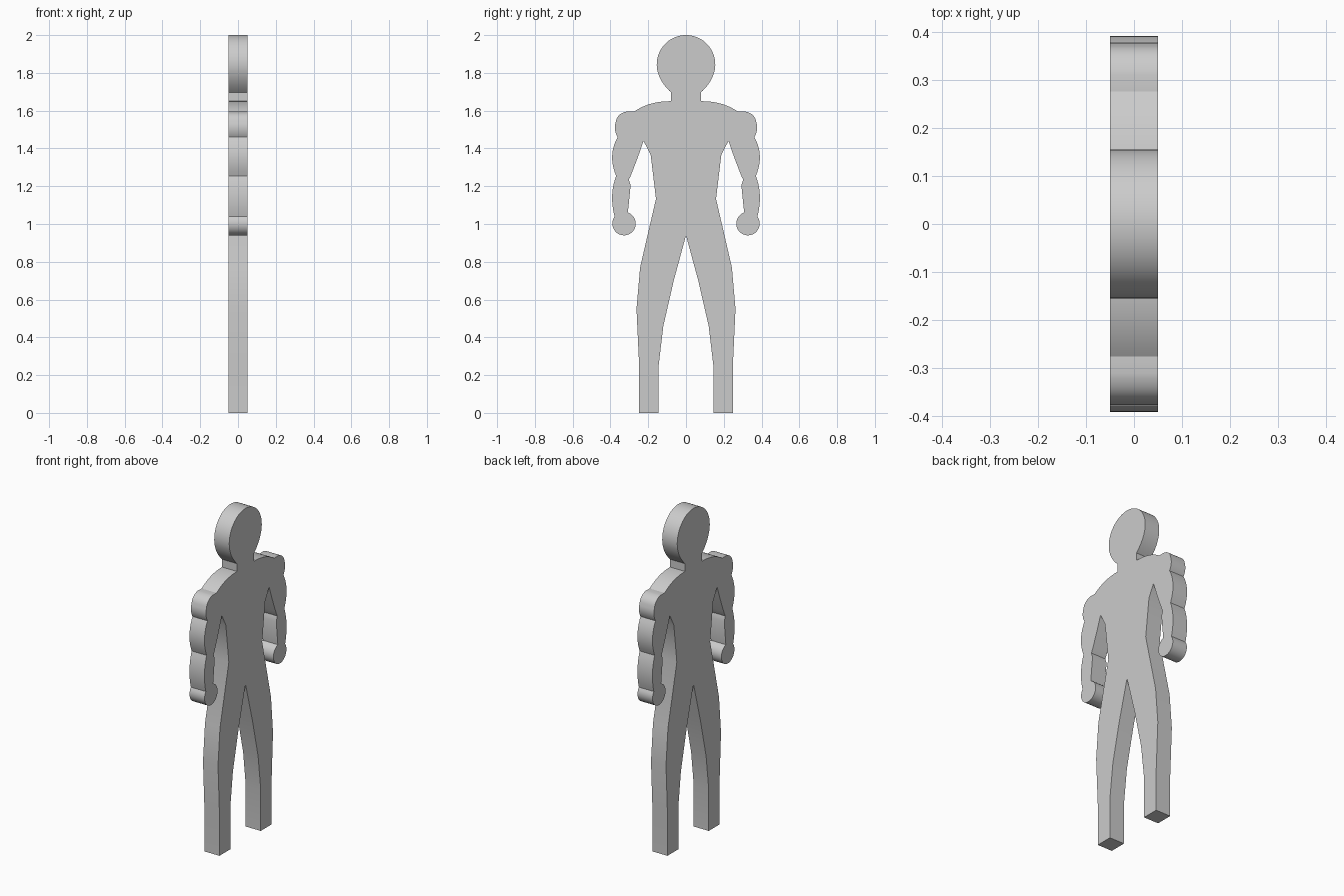
import bpy
import bmesh
import math
from mathutils import Vector

cube = bpy.data.objects.get("Cube")
if cube:
    bpy.data.objects.remove(cube, do_unlink=True)

HALF_THICKNESS = 0.05

grey = bpy.data.materials.new("plain grey")
grey.use_nodes = True
colour = (0.6, 0.6, 0.6, 1)
grey.diffuse_color = colour
grey.node_tree.nodes["Principled BSDF"].inputs["Base Color"].default_value = colour


def arc(centre, radius, start, end, steps):
    """Points on a circle between two angles in degrees."""
    angles = [math.radians(start + (end - start) * i / steps) for i in range(steps + 1)]
    return [Vector((centre[0] + radius * math.cos(a), centre[1] + radius * math.sin(a)))
            for a in angles]


def bulge(a, mid, b, steps=10):
    """Curve from a to b passing through mid."""
    a, mid, b = Vector(a), Vector(mid), Vector(b)
    control = 2 * mid - (a + b) / 2
    ts = [i / steps for i in range(steps + 1)]
    return [a * (1 - t) ** 2 + control * 2 * t * (1 - t) + b * t * t for t in ts]


def corners(*points):
    return [Vector(p) for p in points]


# Half outline from the crown down the outside and back up the inner leg
half = arc((0, 1.845), 0.155, 90, -12, 20)                           # skull
half += bulge((0.148, 1.8), (0.123, 1.747), (0.08, 1.697))           # jaw
half += bulge((0.08, 1.65), (0.185, 1.637), (0.275, 1.595))          # neck and trapezius
half += bulge((0.31, 1.596), (0.352, 1.578), (0.372, 1.54))          # shoulder cap
half += bulge((0.372, 1.54), (0.376, 1.5), (0.362, 1.46))
half += bulge((0.362, 1.46), (0.391, 1.36), (0.37, 1.255))           # upper arm
half += bulge((0.37, 1.255), (0.391, 1.15), (0.378, 1.04))           # forearm
half += arc((0.328, 1.002), 0.062, 25, -251, 32)                     # fist
half += corners((0.293, 1.205), (0.303, 1.235), (0.295, 1.25))       # inner elbow
half += bulge((0.295, 1.25), (0.257, 1.348), (0.225, 1.44))          # inner upper arm
half += corners((0.187, 1.367), (0.159, 1.133))                      # armpit to waist
half += corners((0.243, 0.77), (0.262, 0.55), (0.248, 0.25), (0.248, 0))   # outer leg
half += corners((0.145, 0), (0.145, 0.25), (0.12, 0.46), (0.065, 0.7), (0, 0.94))  # inner leg

# Mirror the half and drop doubled points
outline = half + [Vector((-p.x, p.y)) for p in reversed(half[1:-1])]
outline = [p for i, p in enumerate(outline) if (p - outline[i - 1]).length > 0.001]

# Fill the outline and extrude it into a slab
bm = bmesh.new()
front = bm.faces.new([bm.verts.new((-HALF_THICKNESS, p.x, p.y)) for p in outline])
result = bmesh.ops.extrude_face_region(bm, geom=[front], use_keep_orig=True)
moved = [g for g in result["geom"] if isinstance(g, bmesh.types.BMVert)]
bmesh.ops.translate(bm, verts=moved, vec=(2 * HALF_THICKNESS, 0, 0))
bmesh.ops.recalc_face_normals(bm, faces=bm.faces)

mesh = bpy.data.meshes.new("figure_cutout")
bm.to_mesh(mesh)
bm.free()
mesh.materials.append(grey)
figure = bpy.data.objects.new("figure_cutout", mesh)
bpy.context.collection.objects.link(figure)

bpy.ops.object.select_all(action="DESELECT")
figure.select_set(True)
bpy.context.view_layer.objects.active = figure
bpy.ops.object.shade_smooth_by_angle(angle=math.radians(30))
